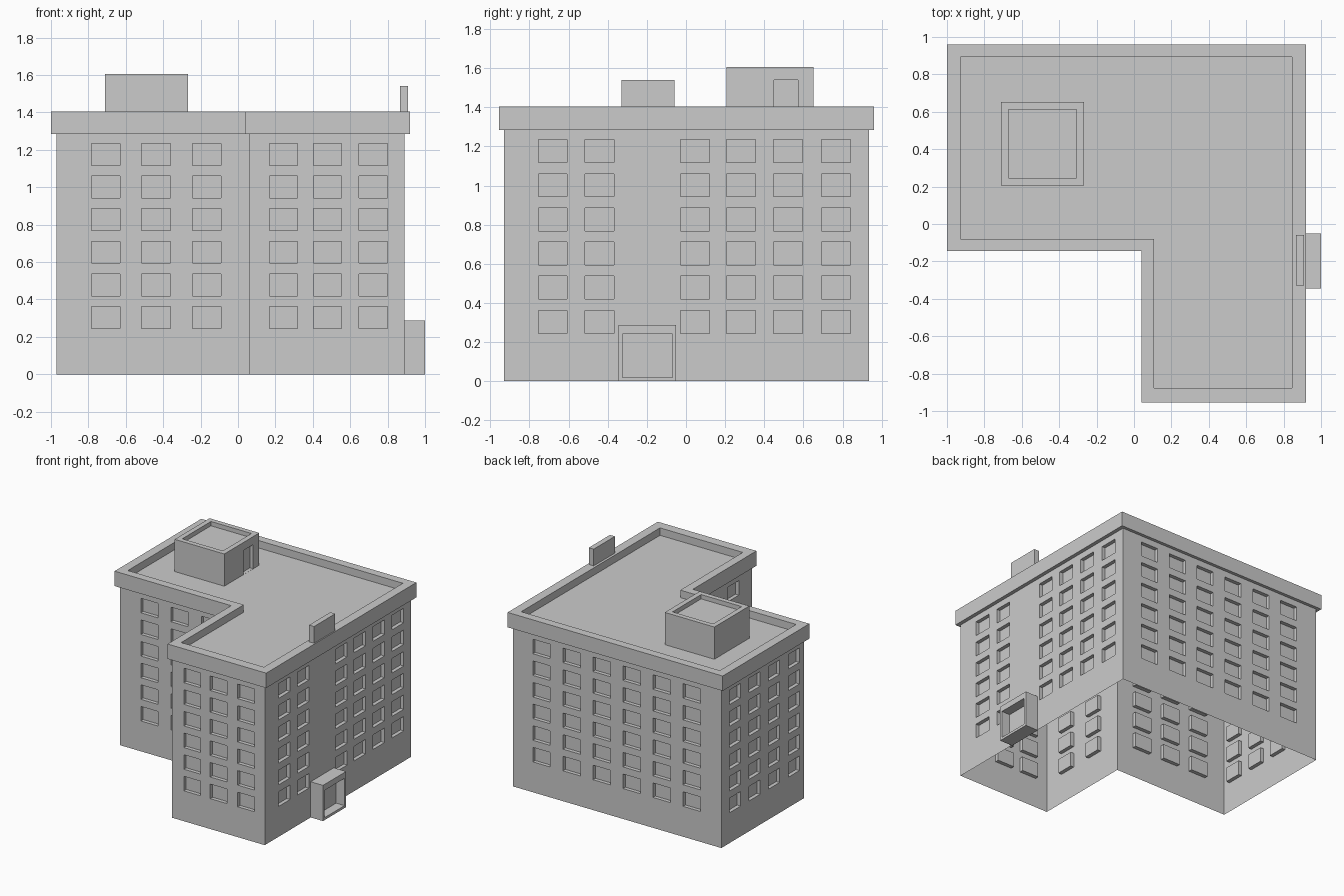
import bpy, bmesh
from mathutils import Vector

if "Cube" in bpy.data.objects:
    bpy.data.objects.remove(bpy.data.objects["Cube"])


def finish(name, bm, recalc=True):
    if recalc:
        bmesh.ops.recalc_face_normals(bm, faces=bm.faces)
    mesh = bpy.data.meshes.new(name)
    bm.to_mesh(mesh)
    bm.free()
    ob = bpy.data.objects.new(name, mesh)
    bpy.context.collection.objects.link(ob)
    return ob


def tray(name, outer, inner, lo, hi, floor, place=lambda u, v, w: (u, v, w)):
    """Solid with an outline and a sunken panel in its top."""
    bm = bmesh.new()
    ring = lambda pts, w: [bm.verts.new(place(u, v, w)) for u, v in pts]
    loops = [ring(outer, lo), ring(outer, hi), ring(inner, hi), ring(inner, floor)]
    n = len(outer)
    for a, b in zip(loops, loops[1:]):
        for i in range(n):
            j = (i + 1) % n
            bm.faces.new((a[i], a[j], b[j], b[i]))
    bm.faces.new(loops[0][::-1])
    bm.faces.new(loops[-1])
    return finish(name, bm)


def rect(u0, u1, v0, v1):
    return [(u0, v0), (u1, v0), (u1, v1), (u0, v1)]


def box(name, x0, x1, y0, y1, z0, z1):
    bm = bmesh.new()
    bmesh.ops.create_cube(bm, size=1)
    for v in bm.verts:
        v.co = ((x0 + x1) / 2 + v.co.x * (x1 - x0),
                (y0 + y1) / 2 + v.co.y * (y1 - y0),
                (z0 + z1) / 2 + v.co.z * (z1 - z0))
    return finish(name, bm)


ROWS = [0.245 + 0.1745 * i for i in range(6)]
WALL_TOP, WIN_H, DEPTH = 1.285, 0.117, 0.03


def facade(bm, start, end, spans):
    """Wall from start to end (outside on the right) with recessed windows.
    spans are world x or y ranges along the wall."""
    a, b = Vector((*start, 0)), Vector((*end, 0))
    d = (b - a).normalized()
    inward = Vector((-d.y, d.x, 0)) * DEPTH
    axis = 0 if abs(d.x) > 0.5 else 1
    wins = sorted(tuple(sorted(((s - a[axis]) * d[axis], (e - a[axis]) * d[axis])))
                  for s, e in spans)
    us = [0] + [u for w in wins for u in w] + [(b - a).length]
    zs = [0] + [z for r in ROWS for z in (r, r + WIN_H)] + [WALL_TOP]
    pt = lambda u, z: a + d * u + Vector((0, 0, z))
    quad = lambda pts: bm.faces.new([bm.verts.new(p) for p in pts])
    for i in range(len(us) - 1):
        if i % 2 == 0:  # plain pier
            quad((pt(us[i], 0), pt(us[i + 1], 0),
                  pt(us[i + 1], WALL_TOP), pt(us[i], WALL_TOP)))
            continue
        for k in range(len(zs) - 1):
            c = [pt(us[i], zs[k]), pt(us[i + 1], zs[k]),
                 pt(us[i + 1], zs[k + 1]), pt(us[i], zs[k + 1])]
            if k % 2:  # recessed pane with its reveal
                p = [q + inward for q in c]
                quad(p)
                for m in range(4):
                    n = (m + 1) % 4
                    quad((c[m], c[n], p[n], p[m]))
            else:
                quad(c)


# Walls, open at the bottom
def spans(starts, width):
    return [(s, s + width) for s in starts]


corners = [(-0.97, -0.12), (0.06, -0.12), (0.06, -0.93),
           (0.89, -0.93), (0.89, 0.935), (-0.97, 0.935)]
columns = [
    spans((-0.783, -0.515, -0.243), 0.153),                 # left wing front
    spans((-0.76, -0.45), 0.14),                            # inner side
    spans((0.168, 0.403, 0.648), 0.15),                     # right wing front
    spans((-0.755, -0.515, -0.027, 0.208, 0.448, 0.693), 0.148),  # right side
    spans([-0.783 + 0.268 * i for i in range(6)], 0.155),   # back
    spans((-0.06, 0.192, 0.44, 0.69), 0.14),                # left side
]
bm = bmesh.new()
for i, cols in enumerate(columns):
    facade(bm, corners[i], corners[(i + 1) % 6], cols)
bmesh.ops.remove_doubles(bm, verts=bm.verts, dist=1e-5)
finish("walls", bm, recalc=False)

# Roof with parapet
tray("roof_parapet",
     [(-1, -0.145), (0.04, -0.145), (0.04, -0.955), (0.92, -0.955), (0.92, 0.96), (-1, 0.96)],
     [(-0.927, -0.08), (0.107, -0.08), (0.107, -0.877), (0.846, -0.877), (0.846, 0.893), (-0.927, 0.893)],
     WALL_TOP, 1.405, 1.345)

# Stair house with recessed door
house = tray("stair_house", rect(-0.71, -0.267, 0.207, 0.652),
             rect(-0.67, -0.308, 0.247, 0.612), 1.34, 1.605, 1.57)
cutter = box("door_cutter", -0.295, -0.2, 0.45, 0.573, 1.346, 1.54)
cutter.hide_render = True
cutter.hide_viewport = True
cut = house.modifiers.new("door", "BOOLEAN")
cut.operation, cut.object, cut.solver = "DIFFERENCE", cutter, "EXACT"

# Sign board on the parapet
box("sign_board", 0.866, 0.91, -0.33, -0.06, 1.40, 1.54)

# Entrance porch
tray("entrance_porch", rect(-0.345, -0.05, 0, 0.288), rect(-0.325, -0.07, 0.02, 0.24),
     0.885, 1.0, 0.925, lambda u, v, w: (w, u, v))
